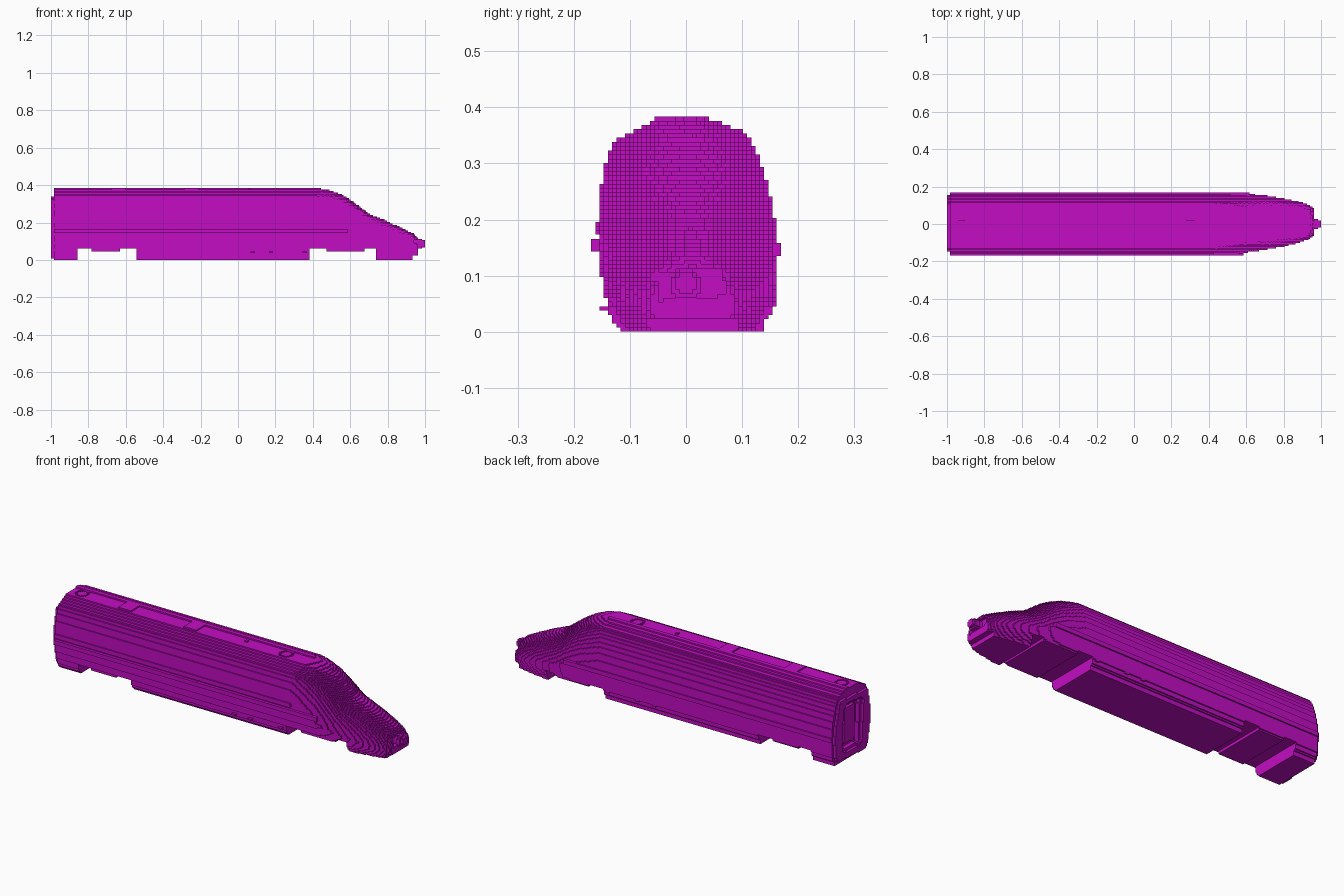
import bpy
import math

cube = bpy.data.objects.get("Cube")
if cube:
    bpy.data.objects.remove(cube, do_unlink=True)

H = 2 / 266                      # edge of one block
ORIGIN = (-1.0, -22.5 * H, 0.0)
ROLL = 0.075                     # the whole car leans slightly
COS, SIN = math.cos(ROLL), math.sin(ROLL)

paint = bpy.data.materials.new("magenta")
paint.use_nodes = True
COLOUR = (0.54, 0.004, 0.54, 1)
paint.diffuse_color = COLOUR
paint.node_tree.nodes["Principled BSDF"].inputs["Base Color"].default_value = COLOUR

# Half width by height, nose height by length, nose half width by length
SECTION = [(0, .122), (.02, .137), (.05, .150), (.10, .156), (.15, .160), (.20, .158),
           (.25, .150), (.30, .138), (.33, .129), (.345, .118), (.355, .102),
           (.368, .072), (.378, .05)]
RIDGE = [(.44, .378), (.50, .368), (.55, .350), (.60, .322), (.65, .285), (.70, .247),
         (.75, .226), (.80, .206), (.85, .182), (.90, .158), (.94, .138), (.96, .115)]
PLAN = [(.55, 1), (.62, .985), (.70, .94), (.80, .84), (.88, .73), (.93, .62), (.96, .50)]
# Lower edge of the bodywork: (start, end, height)
ARCHES = [(-.86, -.78, .057), (-.78, -.63, .045), (-.63, -.545, .057),
          (.385, .47, .057), (.47, .68, .045), (.68, .735, .057)]


def interp(points, t):
    if t <= points[0][0]:
        return points[0][1]
    for (a, va), (b, vb) in zip(points, points[1:]):
        if t <= b:
            return va + (vb - va) * (t - a) / (b - a)
    return points[-1][1]


def block_part(name, inside, lo, hi):
    """Fill lo..hi with blocks where inside(x, y, z); merge faces lengthwise."""
    first = [round((lo[a] - ORIGIN[a]) / H) for a in range(3)]
    last = [max(first[a] + 1, round((hi[a] - ORIGIN[a]) / H)) for a in range(3)]
    cells = set()
    for i in range(first[0], last[0]):
        x = ORIGIN[0] + (i + .5) * H
        for j in range(first[1], last[1]):
            y = ORIGIN[1] + (j + .5) * H
            for k in range(first[2], last[2]):
                if inside(x, y, (k + .5) * H):
                    cells.add((i, j, k))
    index, faces = {}, []

    def quad(low, high, axis, sign):
        u, v = (axis + 1) % 3, (axis + 2) % 3
        ring = []
        for cu, cv in ((low, low), (high, low), (high, high), (low, high)):
            p = [0, 0, 0]
            p[axis] = (high if sign > 0 else low)[axis]
            p[u], p[v] = cu[u], cv[v]
            ring.append(index.setdefault(tuple(p), len(index)))
        faces.append(ring if sign > 0 else ring[::-1])

    for axis in range(3):
        for sign in (-1, 1):
            step = [0, 0, 0]
            step[axis] = sign
            bare = {c for c in cells
                    if (c[0] + step[0], c[1] + step[1], c[2] + step[2]) not in cells}
            for c in sorted(bare):
                end = c[0] + 1
                if axis:
                    if (c[0] - 1, c[1], c[2]) in bare:
                        continue
                    while (end, c[1], c[2]) in bare:
                        end += 1
                quad(c, (end, c[1] + 1, c[2] + 1), axis, sign)
    verts = [tuple(ORIGIN[a] + p[a] * H for a in range(3)) for p in index]
    mesh = bpy.data.meshes.new(name)
    mesh.from_pydata(verts, [], faces)
    mesh.materials.append(paint)
    obj = bpy.data.objects.new(name, mesh)
    bpy.context.collection.objects.link(obj)
    return obj


def lean(y, z):
    return y * COS + (z - .19) * SIN, -y * SIN + (z - .19) * COS + .19


def floor_height(x):
    for a, b, h in ARCHES:
        if a <= x < b:
            return h
    return 0 if x < .93 else .025


def solid(*_):
    return True


# Passenger body, with the roof vent rings sunk one block
def carriage(x, y, z):
    if z < floor_height(x):
        return False
    if z > .368 and any(.026 < math.hypot(x - c, y + .015) < .036 for c in (-.92, .3)):
        return False
    v, w = lean(y, z)
    if x < -.965 and abs(v) < .07 and .06 < w < .29:
        return False                                  # recessed end doorway
    return w < .378 and abs(v) < interp(SECTION, max(w, 0))


# Streamlined cab, blending from the body section to a rounded one
def cab(x, y, z):
    if z < floor_height(x):
        return False
    v, w = lean(y, z)
    top = interp(RIDGE, x)
    if w >= top:
        return False
    if x > .94 and abs(v) < .06 and .06 < w < .11:
        return False                                  # coupler pocket
    t = max(w, 0) / top
    blend = min(1, max(0, (x - .42) / .25))
    straight = interp(SECTION, t * .378)
    rounded = .160 * (1 - t ** 2.6) ** .5 if t > .4 else .162
    rounded = min(rounded, interp(SECTION, min(max(w, 0), .15)))
    return abs(v) < interp(PLAN, x) * (straight + (rounded - straight) * blend)


# Gangway surround on the flat end
def surround(x, y, z):
    v, w = lean(y, z)
    if not .015 < w < .33 or abs(v) > interp(SECTION, w) - .012:
        return False
    return abs(v) > .085 or not .045 < w < .305 or abs(v) + abs(w - .175) > .19


# Door leaf inside the gangway
def door(x, y, z):
    v, w = lean(y, z)
    return abs(v) < .045 and .08 < w < .27


# Coupler: shank with a wider head
def coupler(x, y, z):
    if x < .965:
        return abs(y) < .018 and abs(z - .086) < .016
    return math.hypot(y, z - .086) < (.027 if x < .988 else .018)


block_part("carriage_body", carriage, (-.985, -.17, 0), (.4, .17, .385))
block_part("nose_cab", cab, (.4, -.17, 0), (.96, .17, .385))
block_part("end_surround", surround, (-1, -.17, 0), (-.985, .17, .36))
block_part("end_door", door, (-.975, -.1, 0), (-.965, .1, .36))
block_part("coupler", coupler, (.935, -.04, .04), (1, .04, .13))

# Roof hatches and aerial
for name, a, b in (("rear_hatch", -.675, -.60), ("middle_hatch", -.285, -.21)):
    block_part(name, solid, (a, -.06, .376), (b, .026, .3835))
block_part("roof_aerial", solid, (.055, -.019, .376), (.07, -.004, .3835))

# Belt rails along both sides
block_part("right_belt_rail", solid, (-.985, -.169, .143), (.59, -.155, .165))
block_part("left_belt_rail", solid, (-.985, .155, .135), (.62, .169, .157))

# Small footsteps low on the skirts
for n, x in enumerate((.065, .165, .345)):
    block_part(f"right_footstep_{n}", solid, (x, -.154, .038), (x + .022, -.13, .046))
    block_part(f"left_footstep_{n}", solid, (x, .14, .045), (x + .022, .165, .053))
